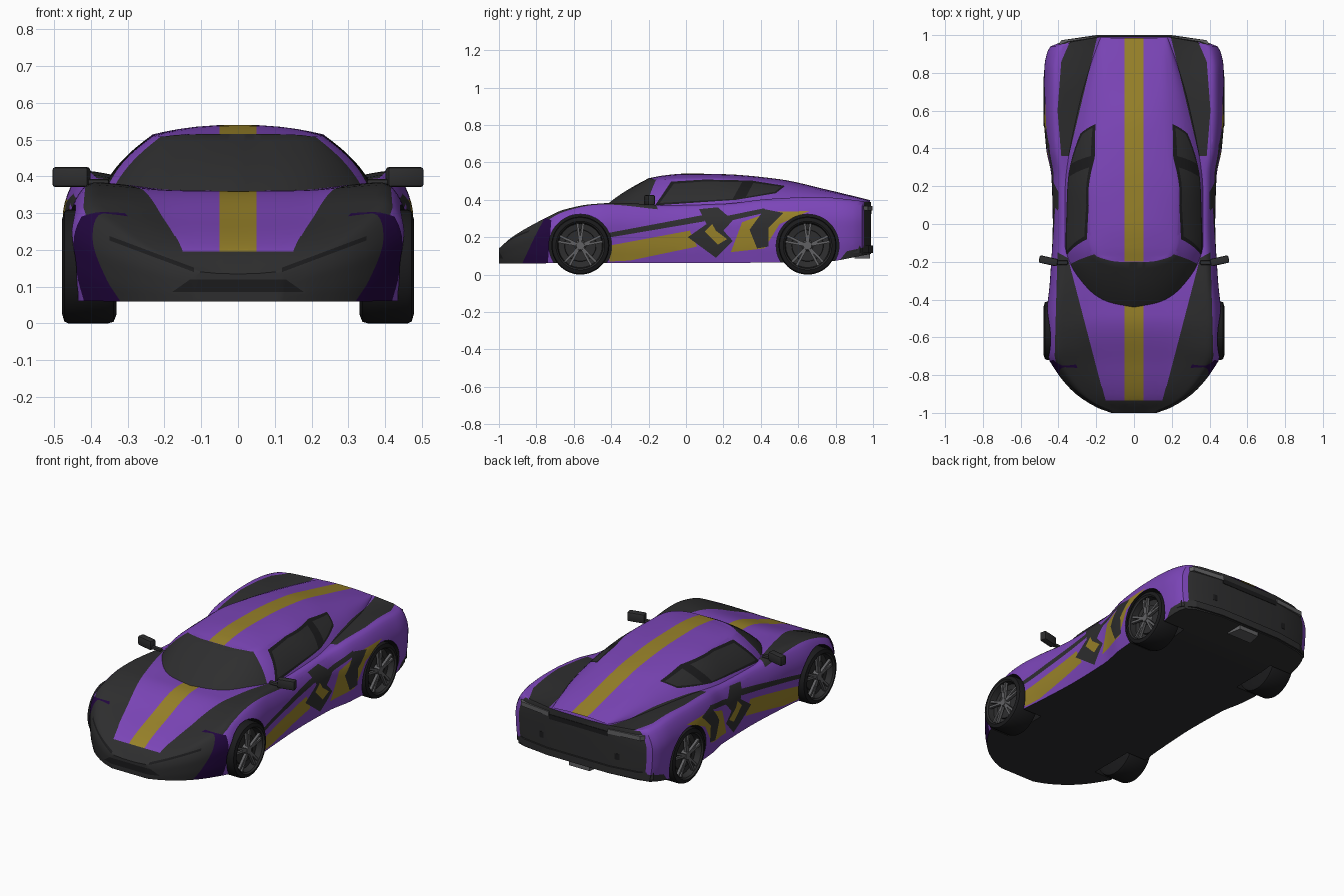
import bpy, bmesh, math
from mathutils import Vector, Matrix

if "Cube" in bpy.data.objects:
    bpy.data.objects.remove(bpy.data.objects["Cube"])

PURPLE, BLACK, GOLD, DEEP, GREY, JET = range(6)
COLOURS = [("purple paint", (.20, .06, .48)), ("satin black", (.027, .027, .028)), ("gold stripe", (.31, .22, .022)),
           ("deep purple", (.016, .002, .05)), ("wheel grey", (.12, .12, .125)), ("jet black", (.011, .011, .012))]
MATS = []
for n, c in COLOURS:
    m = bpy.data.materials.new(n)
    m.diffuse_color = (*c, 1)
    m.use_nodes = True
    m.node_tree.nodes["Principled BSDF"].inputs["Base Color"].default_value = m.diffuse_color
    MATS.append(m)


def curve(keys, t):
    """Smooth interpolation without overshoot through (t, value) keys."""
    if t <= keys[0][0]: return keys[0][1]
    if t >= keys[-1][0]: return keys[-1][1]
    d = [(b[1] - a[1]) / (b[0] - a[0]) for a, b in zip(keys, keys[1:])]
    tan = [d[0]] + [2*p*q/(p+q) if p*q > 0 else 0 for p, q in zip(d, d[1:])] + [d[-1]]
    i = max(k for k in range(len(d)) if keys[k][0] <= t)
    h = keys[i+1][0] - keys[i][0]
    u = (t - keys[i][0]) / h
    return ((2*u**3 - 3*u*u + 1)*keys[i][1] + (u**3 - 2*u*u + u)*h*tan[i]
            + (3*u*u - 2*u**3)*keys[i+1][1] + (u**3 - u*u)*h*tan[i+1])


def finish(bm, name, angle=35):
    me = bpy.data.meshes.new(name)
    bm.to_mesh(me)
    bm.free()
    for m in MATS: me.materials.append(m)
    ob = bpy.data.objects.new(name, me)
    bpy.context.collection.objects.link(ob)
    bpy.ops.object.select_all(action='DESELECT')
    ob.select_set(True)
    bpy.context.view_layer.objects.active = ob
    if angle: bpy.ops.object.shade_smooth_by_angle(angle=math.radians(angle))
    return ob


def inside(poly, a, b):
    hit = False
    for (x1, y1), (x2, y2) in zip(poly, poly[1:] + poly[:1]):
        if (y1 > b) != (y2 > b) and a < (x2 - x1)*(b - y1)/(y2 - y1) + x1: hit = not hit
    return hit


def paint(bm, axes, poly, mat, rule):
    """Cut the outline of a mirrored flat pattern into the skin and colour the inside."""
    i, j = axes
    lo = [min(p[k] for p in poly) for k in (0, 1)]
    hi = [max(p[k] for p in poly) for k in (0, 1)]
    bm.normal_update()

    def near(f):
        A = [abs(v.co[i]) if i == 0 else v.co[i] for v in f.verts]
        B = [v.co[j] for v in f.verts]
        return max(A) > lo[0] and min(A) < hi[0] and max(B) > lo[1] and min(B) < hi[1]
    for p, q in zip(poly, poly[1:] + poly[:1]):
        for s in ((1, -1) if i == 0 else (1,)):
            co, no = Vector((0, 0, 0)), Vector((0, 0, 0))
            co[i], co[j], no[i], no[j] = p[0]*s, p[1], (q[1] - p[1])*s, p[0] - q[0]
            fs = [f for f in bm.faces if near(f) and rule(f.calc_center_median(), f.normal)]
            geom = list({v for f in fs for v in f.verts}) + list({e for f in fs for e in f.edges}) + fs
            bmesh.ops.bisect_plane(bm, geom=geom, dist=1e-5, plane_co=co, plane_no=no.normalized())
            bm.normal_update()
    for f in bm.faces:
        c = f.calc_center_median()
        if inside(poly, abs(c[i]) if i == 0 else c[i], c[j]) and rule(c, f.normal): f.material_index = mat


# ---- body: cross-sections lofted along y ----
WIDTH = [(-1, .12), (-.97, .2), (-.88, .33), (-.76, .425), (-.7, .456), (-.5, .463), (-.3, .445), (0, .43), (.25, .437),
         (.4, .465), (.6, .478), (.82, .475), (.93, .452), (.96, .40), (.98, .28), (.99, .21)]
SHOULDER = [(-1, .14), (-.93, .2), (-.76, .298), (-.65, .348), (-.5, .377), (-.36, .384), (-.1, .37), (.2, .378),
            (.45, .405), (.7, .415), (.99, .388)]
DECK = [(-1, .135), (-.93, .2), (-.75, .278), (-.48, .36), (.5, .36), (.8, .37), (.99, .385)]
FLOOR = [(-1, .06), (.7, .065), (.99, .11)]


def section(y):
    w, zs, zd, zb = (curve(k, y) for k in (WIDTH, SHOULDER, DECK, FLOOR))
    ws, d, h = w*.86, zs - zd, zs - zb
    pts = [(0, zd), (ws*.45, zd + .12*d), (ws*.75, zd + .65*d), (ws, zs), (w*.955, zb + h*.87), (w, zb + h*.62),
           (w*.99, zb + h*.3), (w*.955, zb)]
    X, Z = ([(k, p[a]) for k, p in enumerate(pts)] for a in (0, 1))
    half = [(curve(X, k/4), curve(Z, k/4)) for k in range(29)] + [(0, zb)]
    return half + [(-x, z) for x, z in half[-2:0:-1]]


bm = bmesh.new()
rings = []
for k in range(81):
    y = -1 + 1.99*k/80
    rings.append([bm.verts.new((x, y, z)) for x, z in section(y)])
for a, b in zip(rings, rings[1:]):
    for k in range(len(a)):
        bm.faces.new((a[k], a[k-1], b[k-1], b[k]))
bm.faces.new(rings[0])
bm.faces.new(rings[-1][::-1])
bmesh.ops.recalc_face_normals(bm, faces=bm.faces)
XY, YZ, XZ = (0, 1), (1, 2), (0, 2)
up = lambda c, n: n.z > .25
side = lambda c, n: abs(c.x) > .34 and abs(n.x) > .35
# hood stripe, fender bands and nose
REAR_BAND = [(.19, 1.01), (.345, .36), (.385, .36), (.405, .6), (.385, .86), (.32, 1.01)]
paint(bm, XY, [(-.06, -.935), (.05, -.935), (.05, -.3), (-.06, -.3)], GOLD, up)
paint(bm, XY, [(.35, -.18), (.17, -.87), (.3, -.95), (.40, -.8), (.42, -.7), (.405, -.15)], BLACK, up)
paint(bm, XY, REAR_BAND, BLACK, up)
paint(bm, XY, [(-.1, -.935), (.15, -.935), (.17, -.86), (.43, -.74), (.5, -1.02), (-.1, -1.02)], BLACK, lambda c, n: True)
# dark front corner panels and front grille
paint(bm, YZ, [(-.88, .05), (-.74, .05), (-.72, .29), (-.755, .305), (-.81, .2)], DEEP, lambda c, n: abs(c.x) > .31 and n.z > -.6)
front = lambda c, n: c.y < -.8 and n.y < -.2
paint(bm, XZ, [(-.1, .12), (.13, .12), (.18, .085), (-.1, .085)], JET, front)
paint(bm, XZ, [(.12, .14), (.12, .152), (.35, .238), (.35, .226)], JET, front)
# side decals
paint(bm, YZ, [(-.41, .07), (-.41, .155), (.02, .235), (.06, .15), (-.3, .075)], GOLD, side)
paint(bm, YZ, [(-.43, .195), (-.43, .22), (.1, .32), (.1, .285)], BLACK, side)
paint(bm, YZ, [(.24, .12), (.42, .14), (.5, .27), (.66, .34), (.45, .335), (.3, .28)], GOLD, side)
paint(bm, YZ, [(.2, .28), (.2, .31), (.42, .355), (.42, .33)], BLACK, side)
paint(bm, YZ, [(.07, .35), (.17, .36), (.25, .29), (.2, .235), (.25, .18), (.16, .09), (.01, .2), (.11, .27)], BLACK, side)
paint(bm, YZ, [(.1, .23), (.17, .16), (.22, .19), (.16, .235), (.14, .27)], GOLD, side)
paint(bm, YZ, [(.42, .35), (.52, .33), (.44, .25), (.44, .15), (.38, .14), (.34, .24)], BLACK, side)
# rear panel and underside
paint(bm, YZ, [(.952, .05), (.952, .39), (1.02, .39), (1.02, .05)], BLACK, lambda c, n: n.z < .5)
paint(bm, YZ, [(.8, .05), (.86, .125), (1.02, .16), (1.02, .05)], BLACK, lambda c, n: True)
bm.normal_update()
for f in bm.faces:
    if f.normal.z < -.7: f.material_index = BLACK
body = finish(bm, "body", 0)

# wheel arches
WHEELS = [(-.565, .155), (.65, .155)]
bm = bmesh.new()
for y, r in WHEELS:
    for s in (1, -1):
        bmesh.ops.create_cone(bm, cap_ends=True, segments=48, radius1=.168, radius2=.168, depth=.3,
                              matrix=Matrix.Translation((s*.46, y, r)) @ Matrix.Rotation(math.pi/2, 4, 'Y'))
for f in bm.faces: f.material_index = JET
cutter = finish(bm, "arch_cutter", 0)
cutter.hide_render = True
mod = body.modifiers.new("arches", 'BOOLEAN')
mod.operation, mod.object, mod.solver = 'DIFFERENCE', cutter, 'EXACT'
bpy.ops.object.select_all(action='DESELECT')
body.select_set(True)
bpy.context.view_layer.objects.active = body
bpy.ops.object.modifier_apply(modifier="arches")
bpy.data.objects.remove(cutter)
bpy.ops.object.shade_smooth_by_angle(angle=math.radians(35))

# ---- cabin: base line to roof edge to roof centre ----
BASE = [(0, -.47, .335), (.13, -.445, .335), (.25, -.365, .345), (.35, -.22, .35), (.375, -.1, .355), (.375, .15, .36),
        (.345, .4, .385), (.29, .65, .385), (.23, .85, .375), (.18, .985, .375)]
EDGE = [(0, -.2, .515), (.08, -.2, .515), (.16, -.185, .513), (.21, -.16, .508), (.23, -.08, .511), (.232, .15, .514),
        (.2, .4, .499), (.175, .6, .472), (.16, .85, .425), (.15, .985, .392)]
ROOF = [(-.2, .515), (-.12, .53), (0, .54), (.2, .537), (.5, .51), (.75, .455), (.985, .398)]
bm = bmesh.new()
rings, SUB = [], 6
for k in range(9*SUB + 1):
    B, E = (Vector([curve([(i, p[a]) for i, p in enumerate(pts)], k/SUB) for a in range(3)]) for pts in (BASE, EDGE))
    half = []
    for t in range(8):
        p = B.lerp(E, t/8)
        bulge = .012*math.sin(math.pi*t/8)
        half.append(p + Vector((bulge*min(1, p.x/.2), -bulge*max(0, 1 - k/(3*SUB)), bulge*.5)))
    zc = curve(ROOF, E.y)
    half += [Vector((E.x*u, E.y, zc - (zc - E.z)*u**2.4)) for u in (1, .85, .7, .5, .25, 0)]
    ring = half + [Vector((-p.x, p.y, p.z)) for p in half[-2::-1]]
    rings.append([bm.verts.new(p) for p in ring])
n = len(rings[0])
for k, (a, b) in enumerate(zip(rings, rings[1:])):
    for i in range(n - 1):
        f = bm.faces.new((a[i], b[i], b[i+1], a[i+1]))
        if k < 3*SUB and (i < 8 or i >= n - 9): f.material_index = BLACK   # windscreen
bmesh.ops.remove_doubles(bm, verts=bm.verts, dist=1e-4)
bm.normal_update()
if sum(f.normal.z*f.calc_area() for f in bm.faces) < 0:
    bmesh.ops.reverse_faces(bm, faces=bm.faces)
paint(bm, XY, [(-.06, -.199), (.05, -.199), (.05, 1.0), (-.06, 1.0)], GOLD, lambda c, n: n.z > .25 and c.z > .38 and c.y > -.2)
paint(bm, XY, REAR_BAND, BLACK, up)
# side windows: dark surround, then panes
glass = lambda c, n: abs(c.x) > .14 and abs(n.x) > .25
paint(bm, YZ, [(-.165, .37), (-.08, .497), (.1, .508), (.35, .503), (.53, .474), (.48, .435), (.27, .4)], JET, glass)
paint(bm, YZ, [(-.14, .383), (-.065, .486), (.1, .498), (.3, .494), (.25, .405)], BLACK, glass)
paint(bm, YZ, [(.36, .49), (.51, .47), (.475, .443), (.32, .415)], BLACK, glass)
finish(bm, "cabin", 35)


# ---- bumper and tail parts: plan outlines extruded in z ----
def slab(name, outline, z0, z1, mat, mirror):
    bm = bmesh.new()
    for s in ((1, -1) if mirror else (1,)):
        lo = bm.faces.new([bm.verts.new((x*s, y, z0)) for x, y in outline])
        out = bmesh.ops.extrude_face_region(bm, geom=[lo])
        bmesh.ops.translate(bm, verts=[g for g in out["geom"] if isinstance(g, bmesh.types.BMVert)], vec=(0, 0, z1 - z0))
    bmesh.ops.recalc_face_normals(bm, faces=bm.faces)
    for f in bm.faces: f.material_index = mat
    finish(bm, name, 20)


TAIL = [(.455, .86), (.44, .93), (.37, .975), (.2, 1.0)]
slab("rear_diffuser", TAIL + [(-x, y) for x, y in TAIL[::-1]], .115, .155, BLACK, False)
slab("tail_lamp", [(.19, .97), (.19, .996), (.385, .973), (.40, .95)], .342, .368, GREY, True)
slab("tail_centre", [(-.19, .97), (-.19, .993), (.19, .993), (.19, .97)], .325, .352, JET, False)
slab("tail_grille", [(-.3, .96), (-.25, .987), (.25, .987), (.3, .96)], .2, .235, JET, False)
slab("exhaust", [(-.08, .9), (-.065, .985), (.065, .985), (.08, .9)], .085, .118, GREY, False)

# ---- door mirrors ----
bm = bmesh.new()
for s in (1, -1):
    for loc, size, rot in (((.453, -.195, .398), (.1, .04, .054), .22), ((.385, -.205, .384), (.07, .025, .018), 0)):
        bmesh.ops.create_cube(bm, size=1, matrix=Matrix.Translation((s*loc[0], loc[1], loc[2]))
                              @ Matrix.Rotation(s*rot, 4, 'Z') @ Matrix.Diagonal((*size, 1)))
bmesh.ops.bevel(bm, geom=bm.edges[:], offset=.008, segments=2, affect='EDGES', profile=.5)
for f in bm.faces: f.material_index = BLACK
finish(bm, "door_mirrors", 40)

# ---- wheels: turned tyre and dish, five twin spokes ----
PROFILE = [(-.074, .0), (-.074, .13), (-.066, .15), (-.05, .155), (.056, .155), (.068, .15), (.074, .13), (.066, .122),
           (.03, .117), (.025, .085), (.034, .083), (.034, .0)]
for y, r in WHEELS:
    for s, tag in ((1, "right"), (-1, "left")):
        bm = bmesh.new()
        N = 48
        rows = [[bm.verts.new((x, q*math.cos(2*math.pi*k/N), q*math.sin(2*math.pi*k/N))) for k in range(N)] for x, q in PROFILE]
        for i, (a, b) in enumerate(zip(rows, rows[1:])):
            for k in range(N):
                bm.faces.new((a[k-1], a[k], b[k], b[k-1])).material_index = BLACK if i >= 6 else JET
        bmesh.ops.remove_doubles(bm, verts=bm.verts, dist=1e-5)
        start = len(bm.faces)
        for k in range(10):
            ang = (k//2)*math.tau/5 + (.13 if k % 2 else -.13)
            bmesh.ops.create_cube(bm, size=1, matrix=Matrix.Rotation(ang, 4, 'X') @ Matrix.Translation((.054, 0, .068))
                                  @ Matrix.Diagonal((.016, .013, .104, 1)))
        bmesh.ops.create_cone(bm, cap_ends=True, segments=20, radius1=.03, radius2=.022, depth=.03,
                              matrix=Matrix.Translation((.05, 0, 0)) @ Matrix.Rotation(math.pi/2, 4, 'Y'))
        bm.faces.ensure_lookup_table()
        for f in bm.faces[start:]: f.material_index = GREY
        bmesh.ops.recalc_face_normals(bm, faces=bm.faces)
        bm.transform(Matrix.Translation((s*.404, y, r)) @ Matrix.Rotation(0 if s > 0 else math.pi, 4, 'Z'))
        finish(bm, ("front_" if y < 0 else "rear_") + tag + "_wheel", 35)
